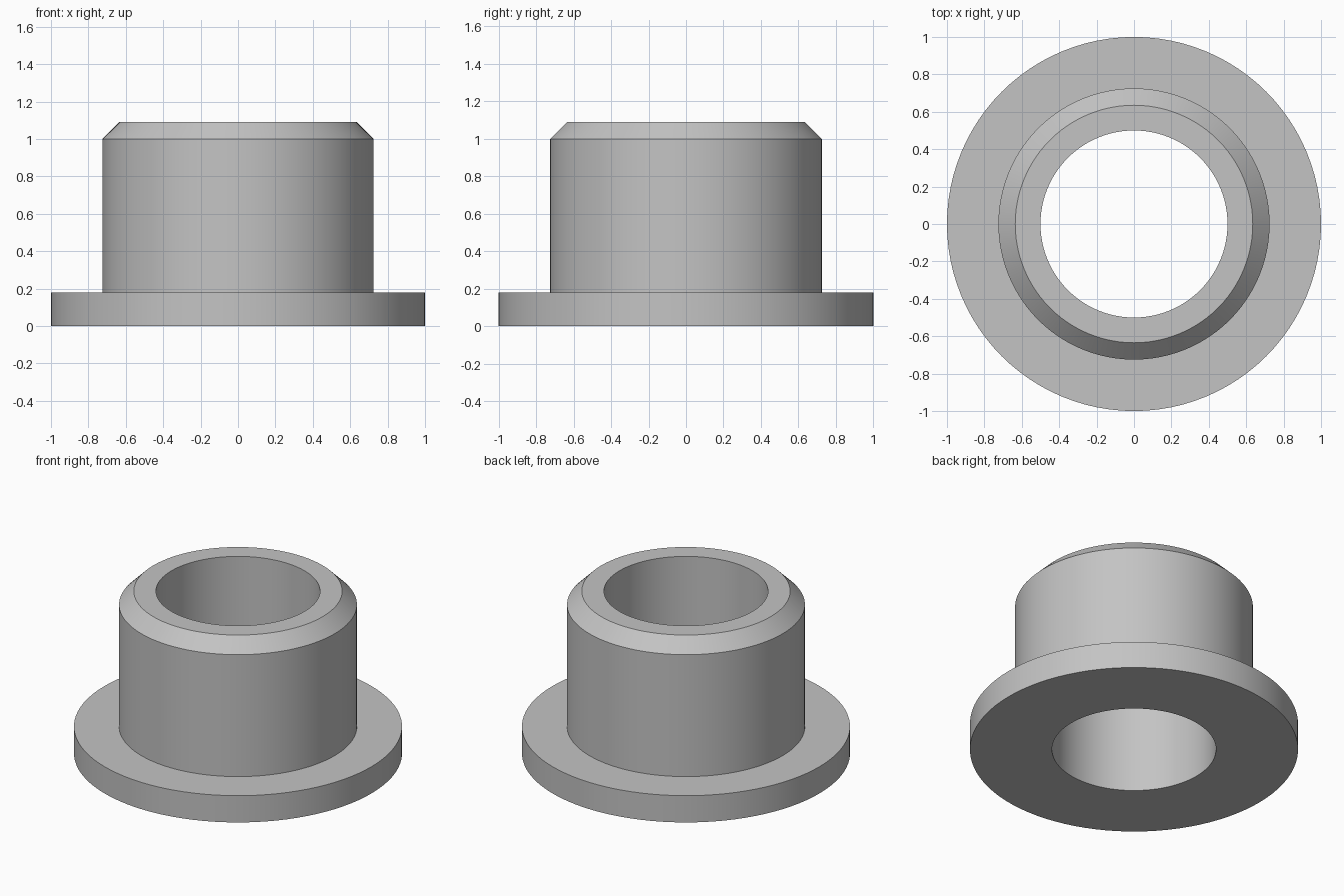
import bpy
import bmesh
import math

cube = bpy.data.objects.get("Cube")
if cube:
    bpy.data.objects.remove(cube, do_unlink=True)

# Single plain grey material
grey = bpy.data.materials.new("plain_grey")
grey.use_nodes = True
colour = (0.55, 0.55, 0.55, 1)
grey.diffuse_color = colour
grey.node_tree.nodes["Principled BSDF"].inputs["Base Color"].default_value = colour

SEGMENTS = 96
BORE, SLEEVE, FLANGE = 0.5, 0.725, 1.0
FLANGE_TOP, HEIGHT, CHAMFER = 0.18, 1.09, 0.09


def lathe(name, profile):
    """Revolve a closed (radius, height) profile around the z axis."""
    bm = bmesh.new()
    verts = [bm.verts.new((r, 0, z)) for r, z in profile]
    edges = [bm.edges.new((v, verts[i - 1])) for i, v in enumerate(verts)]
    bmesh.ops.spin(bm, geom=verts + edges, cent=(0, 0, 0), axis=(0, 0, 1),
                   angle=math.tau, steps=SEGMENTS, use_merge=True)
    bmesh.ops.remove_doubles(bm, verts=bm.verts[:], dist=0.0001)
    bmesh.ops.recalc_face_normals(bm, faces=bm.faces[:])
    mesh = bpy.data.meshes.new(name)
    bm.to_mesh(mesh)
    bm.free()
    mesh.materials.append(grey)
    obj = bpy.data.objects.new(name, mesh)
    bpy.context.collection.objects.link(obj)
    return obj


# Flanged sleeve with a through bore and a chamfered top rim
bushing = lathe("flanged_bushing", [
    (BORE, 0),
    (FLANGE, 0),
    (FLANGE, FLANGE_TOP),
    (SLEEVE, FLANGE_TOP),
    (SLEEVE, HEIGHT - CHAMFER),
    (SLEEVE - CHAMFER, HEIGHT),
    (BORE, HEIGHT),
])

# Smooth round walls, crisp rims
bpy.ops.object.select_all(action='DESELECT')
bushing.select_set(True)
bpy.context.view_layer.objects.active = bushing
bpy.ops.object.shade_smooth_by_angle(angle=math.radians(30))
